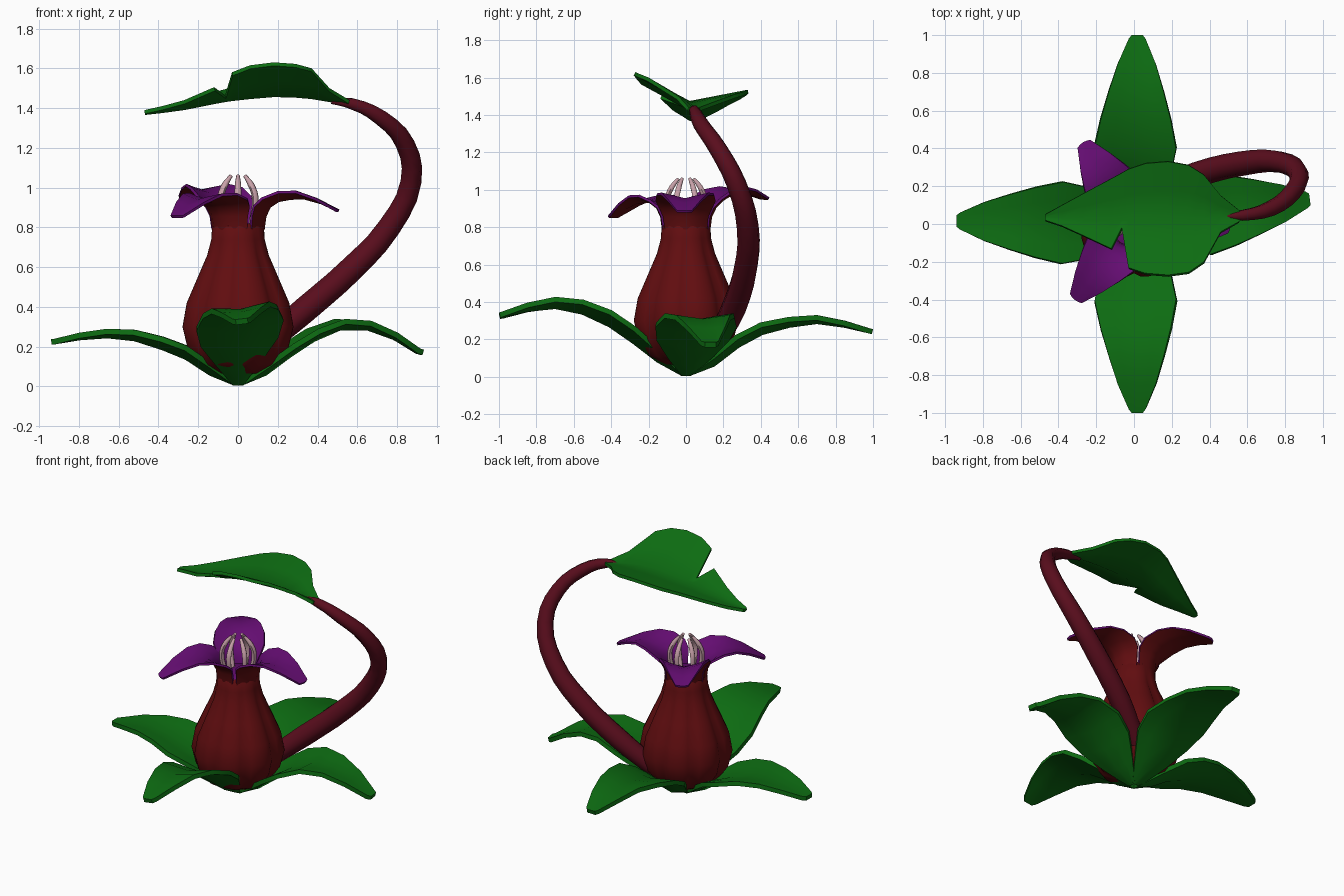
import bpy
from math import sin, cos, pi, radians
from mathutils import Vector

if "Cube" in bpy.data.objects:
    bpy.data.objects.remove(bpy.data.objects["Cube"])


def material(name, rgb):
    m = bpy.data.materials.new(name)
    m.diffuse_color = (*rgb, 1)
    m.use_nodes = True
    m.node_tree.nodes["Principled BSDF"].inputs["Base Color"].default_value = m.diffuse_color
    return m


GREEN = material("leaf_green", (0.004, 0.15, 0.006))
RED = material("pitcher_red", (0.12, 0.004, 0.005))
STALK = material("stalk_red", (0.1, 0.004, 0.012))
PURPLE = material("petal_purple", (0.13, 0.004, 0.17))
PINK = material("stamen_pink", (0.58, 0.36, 0.4))


def grid_object(name, rows, mats, closed=False):
    """Skin equal-length rows of points with quads."""
    n = len(rows[0])
    faces = []
    for r in range(len(rows) - 1):
        for c in range(n if closed else n - 1):
            d = (c + 1) % n
            faces.append((r * n + c, (r + 1) * n + c, (r + 1) * n + d, r * n + d))
    mesh = bpy.data.meshes.new(name)
    mesh.from_pydata([p for row in rows for p in row], [], faces)
    ob = bpy.data.objects.new(name, mesh)
    bpy.context.collection.objects.link(ob)
    for m in mats:
        mesh.materials.append(m)
    mesh.shade_smooth()
    return ob


def thicken(ob, t, two_sided=False):
    s = ob.modifiers.new("thickness", 'SOLIDIFY')
    s.thickness, s.offset = t, -1
    if two_sided:
        s.material_offset = 1
    bpy.context.view_layer.objects.active = ob
    ob.select_set(True)
    bpy.ops.object.modifier_apply(modifier=s.name)
    bpy.ops.object.shade_smooth_by_angle(angle=radians(50))
    ob.select_set(False)


def blade(name, angle, stations, mats, t, tilt=0, two_sided=False):
    """Leaf or petal: stations are (middle distance, height, half width, edge lift, edge distance)."""
    out = Vector((cos(angle), sin(angle), 0))
    side = Vector((-sin(angle), cos(angle), 0))
    rows = []
    for d, z, w, lift, e in stations:
        rows.append([out * (d + (e - d) * u * u) + side * (u * w) +
                     Vector((0, 0, z + lift * abs(u) + tilt * u * w))
                     for u in (-1, -0.55, 0, 0.55, 1)])
    ob = grid_object(name, rows, mats)
    thicken(ob, t, two_sided)


def tube(name, pts, mat, sides=2):
    """Tapered tube through (x, y, z, radius) points."""
    cu = bpy.data.curves.new(name, 'CURVE')
    cu.dimensions = '3D'
    cu.bevel_depth, cu.bevel_resolution, cu.resolution_u = 1, sides, 3
    cu.use_fill_caps = True
    sp = cu.splines.new('BEZIER')
    sp.bezier_points.add(len(pts) - 1)
    for b, (x, y, z, r) in zip(sp.bezier_points, pts):
        b.co, b.radius = (x, y, z), r
        b.handle_left_type = b.handle_right_type = 'AUTO'
    cu.materials.append(mat)
    ob = bpy.data.objects.new(name, cu)
    bpy.context.collection.objects.link(ob)
    bpy.context.view_layer.objects.active = ob
    ob.select_set(True)
    bpy.ops.object.convert(target='MESH')
    bpy.ops.object.shade_smooth_by_angle(angle=radians(60))
    ob.select_set(False)


# Pitcher body: eight-lobed profile (radius, height, groove depth)
profile = [(0.02, 0.06, 0), (0.11, 0.065, 0.05), (0.2, 0.11, 0.09), (0.265, 0.2, 0.1),
           (0.29, 0.3, 0.1), (0.268, 0.42, 0.1), (0.21, 0.55, 0.1), (0.16, 0.66, 0.08),
           (0.137, 0.74, 0.04), (0.13, 0.81, 0), (0.12, 0.82, 0), (0.01, 0.81, 0)]
SIDES = 48
rows = []
for r, z, g in profile:
    ring = []
    for i in range(SIDES):
        a = -i * 2 * pi / SIDES
        k = r * (1 - g * (1 - abs(sin(4 * a)) ** 0.5))
        ring.append((k * cos(a), k * sin(a), z))
    rows.append(ring)
body = grid_object("pitcher_body", rows, [RED, PURPLE], closed=True)
for p in body.data.polygons:
    if p.index >= 10 * SIDES:
        p.material_index = 1
# Face the shell outwards
bpy.context.view_layer.objects.active = body
bpy.ops.object.mode_set(mode='EDIT')
bpy.ops.mesh.select_all(action='SELECT')
bpy.ops.mesh.normals_make_consistent(inside=False)
bpy.ops.object.mode_set(mode='OBJECT')

# Three petals growing out of a shared flared throat, purple above and red below
throat = [(r, z, r * sin(pi / 3), 0, r / 2) for r, z in
          ((0.12, 0.79), (0.13, 0.86), (0.155, 0.91))]
petal = [(0.2, 0.94, 0.155, 0.01, 0.12), (0.26, 0.952, 0.15, 0.03, 0.2),
         (0.33, 0.955, 0.125, 0.03, 0.29), (0.42, 0.93, 0.09, 0.02, 0.39),
         (0.51, 0.89, 0.04, 0, 0.5)]
for i, (deg, rise) in enumerate(((-1, 0), (122, 0.07), (232, -0.03))):
    st = throat + [(d, z + rise * (d - 0.16) / 0.35, w, l, e) for d, z, w, l, e in petal]
    blade(f"petal_{i + 1}", radians(deg), st, [PURPLE, RED], 0.014, two_sided=True)

# Stamens, arching inwards
for i in range(6):
    a = i * pi / 3 + pi / 6
    pts = [(r * cos(a), r * sin(a), z, w) for r, z, w in
           ((0.08, 0.82, 0.016), (0.1, 0.95, 0.017), (0.075, 1.015, 0.016), (0.04, 1.06, 0.009))]
    tube(f"stamen_{i + 1}", pts, PINK, 1)

# Four ground leaves: angle, length, tilt, midrib heights
fractions = (0.01, 0.14, 0.27, 0.4, 0.55, 0.7, 0.85, 0.98, 1)
widths = (0.02, 0.11, 0.19, 0.215, 0.185, 0.145, 0.1, 0.045, 0.03)
lifts = (0, 0.04, 0.045, 0.04, 0.03, 0.02, 0.01, 0, 0)
leaves = {
    "front_leaf": (-89, 1.0, 0.12, (0.03, 0.1, 0.2, 0.29, 0.36, 0.39, 0.375, 0.345, 0.34)),
    "back_leaf": (89, 1.0, 0, (0.03, 0.08, 0.18, 0.25, 0.29, 0.31, 0.29, 0.26, 0.255)),
    "left_leaf": (179, 0.94, 0, (0.03, 0.08, 0.16, 0.21, 0.255, 0.27, 0.26, 0.24, 0.238)),
    "right_leaf": (8, 0.94, 0, (0.03, 0.08, 0.17, 0.25, 0.31, 0.31, 0.26, 0.19, 0.185)),
}
for name, (deg, length, tilt, heights) in leaves.items():
    st = [(f * length, z, w, l, f * length)
          for f, z, w, l in zip(fractions, heights, widths, lifts)]
    blade(name, radians(deg), st, [GREEN], 0.028, tilt)

# Curved stalk from the body up to the lid
tube("stalk", [(0.12, 0.17, 0.2, 0.06), (0.33, 0.26, 0.38, 0.068), (0.57, 0.32, 0.59, 0.066),
               (0.76, 0.33, 0.8, 0.06), (0.87, 0.27, 1.03, 0.053), (0.84, 0.17, 1.22, 0.048),
               (0.72, 0.08, 1.35, 0.042), (0.57, 0.045, 1.422, 0.03),
               (0.47, 0.04, 1.432, 0.012)], STALK, 2)

# Notched lid leaf: x, middle (y, z), back edge (y, z), front edge (y, z)
lid = [(0.56, 0.04, 1.435, 0.07, 1.44, 0.015, 1.44),
       (0.46, 0.04, 1.45, 0.15, 1.47, -0.04, 1.5),
       (0.37, 0.03, 1.465, 0.26, 1.51, -0.2, 1.6),
       (0.29, 0.025, 1.472, 0.31, 1.525, -0.255, 1.622),
       (0.18, 0.02, 1.475, 0.33, 1.535, -0.27, 1.63),
       (0.06, 0.02, 1.465, 0.32, 1.525, -0.26, 1.615),
       (-0.03, 0.02, 1.455, 0.29, 1.505, -0.23, 1.58),
       (-0.065, 0.02, 1.45, 0.27, 1.495, -0.02, 1.465),
       (-0.12, 0.02, 1.44, 0.24, 1.48, -0.13, 1.505),
       (-0.27, 0.025, 1.41, 0.16, 1.435, -0.06, 1.44),
       (-0.38, 0.03, 1.395, 0.1, 1.405, -0.01, 1.41),
       (-0.47, 0.035, 1.385, 0.05, 1.39, 0.02, 1.39)]
rows = []
for x, my, mz, by, bz, fy, fz in lid:
    m, b, f = Vector((x, my, mz)), Vector((x, by, bz)), Vector((x, fy, fz))
    rows.append([b, m.lerp(b, 0.5), m, m.lerp(f, 0.5), f])
thicken(grid_object("lid_leaf", rows, [GREEN]), 0.02)
